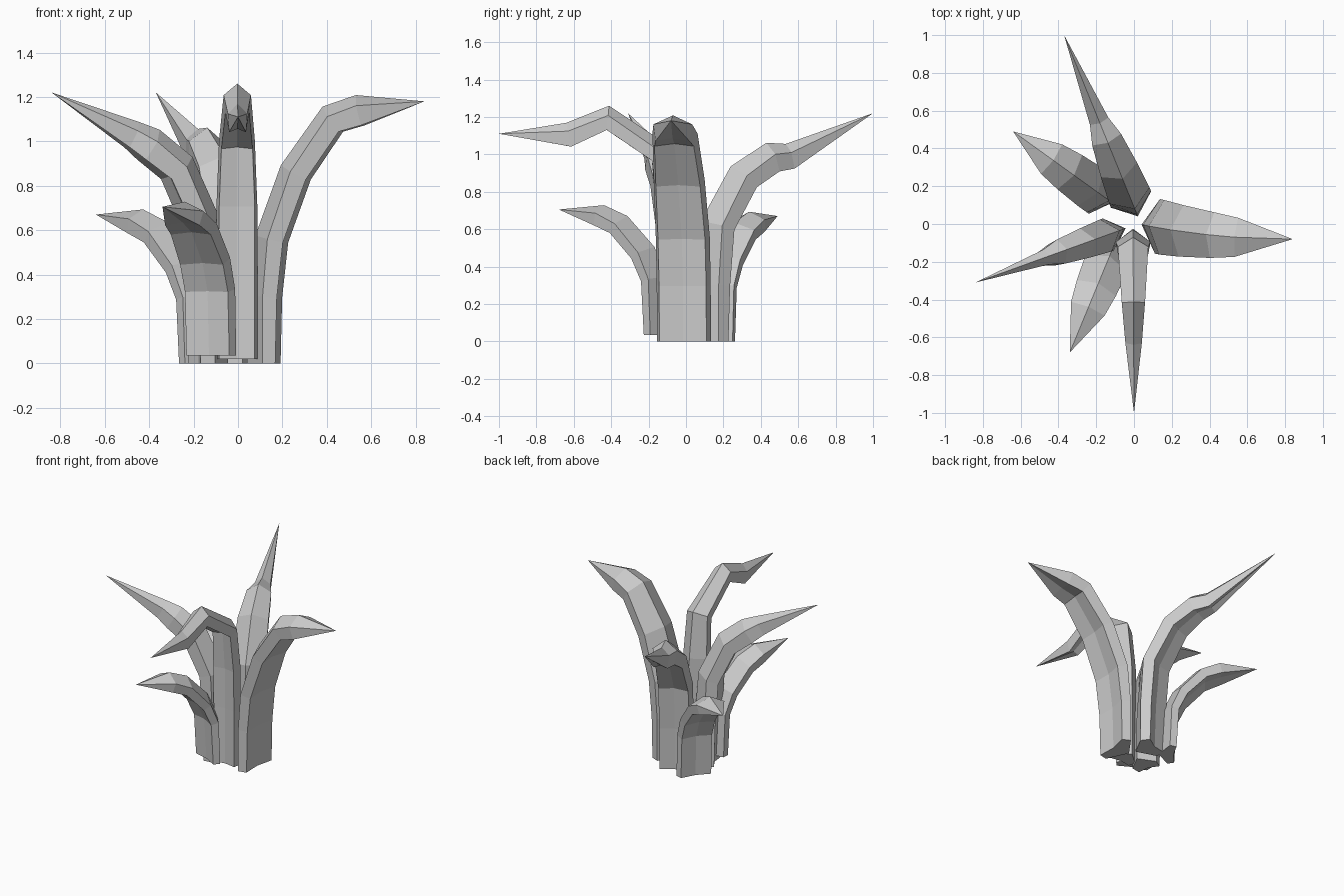
import bpy, bmesh
from mathutils import Vector

cube = bpy.data.objects.get("Cube")
if cube:
    bpy.data.objects.remove(cube, do_unlink=True)

# One plain grey for every leaf
grey = bpy.data.materials.new("leaf_grey")
grey.use_nodes = True
colour = (0.6, 0.6, 0.6, 1)
grey.diffuse_color = colour
grey.node_tree.nodes["Principled BSDF"].inputs["Base Color"].default_value = colour

# Side outlines: (share of the way from base to tip, height above base)
ARCHED = [(0, 0), (0, .4), (.005, .69), (.04, .98), (.36, 1.175), (.59, 1.085)]
BROAD = [(0, 0), (.01, .3), (.05, .56), (.2, .86), (.43, 1.1), (.6, 1.14)]
SPEAR = [(0, 0), (.01, .3), (.04, .62), (.2, .88), (.38, .985), (.49, .99)]
STRAIGHT_SPEAR = SPEAR[:-1] + [(.49, 1.03)]
SHORT = [(0, 0), (.03, .3), (.14, .44), (.38, .59), (.58, .64)]
TAPER = [1, 1, 1, .93, .8, .66]


def section(i):
    # Folded blade: (share of half width, share of thickness), flatter near the tip
    edge = -.1 + .05 * i
    return [(0, .5), (1, edge), (.87, -.5), (0, -.38), (-.87, -.5), (-1, edge)]


def leaf(name, path, base, tip, half_width, thick, sharpness=1, end_scale=1, sway=0):
    base, tip = Vector(base), Vector(tip)
    run = Vector((tip.x - base.x, tip.y - base.y, 0))
    length = run.length
    out = run.normalized()
    up = Vector((0, 0, 1))
    side = up.cross(out)
    spine = [Vector((f * length, z)) for f, z in path]
    spine.append(Vector((length, tip.z - base.z)))
    bm = bmesh.new()
    rings = []
    for i, p in enumerate(spine[:-1]):
        # Each ring bisects the bend; the lowest one lies level
        t = (spine[i + 1] - p).normalized()
        if i:
            t += (p - spine[i - 1]).normalized()
        else:
            t = Vector((0, 1))
        t.normalize()
        normal = out * -t.y + up * t.x
        f = path[i][0]
        centre = base + out * p.x + up * p.y + side * (4 * f * (1 - f) * sway)
        shrink = end_scale if i == len(path) - 1 else 1
        width = half_width * TAPER[i] ** sharpness * shrink
        rings.append([bm.verts.new(centre + side * (a * width)
                                   + normal * (b * thick * shrink)) for a, b in section(i)])
    point = bm.verts.new(tip)
    n = len(rings[0])
    for low, high in zip(rings, rings[1:]):
        for k in range(n):
            j = (k + 1) % n
            bm.faces.new((low[k], low[j], high[j], high[k]))
    for k in range(n):
        bm.faces.new((rings[-1][k], rings[-1][(k + 1) % n], point))
    bm.faces.new(rings[0][::-1])
    bmesh.ops.recalc_face_normals(bm, faces=bm.faces)
    mesh = bpy.data.meshes.new(name)
    bm.to_mesh(mesh)
    bm.free()
    mesh.materials.append(grey)
    bpy.context.collection.objects.link(bpy.data.objects.new(name, mesh))


# Tall leaves
leaf("front_leaf", ARCHED, (-.005, -.09, .02), (0, -1, 1.11), .092, .13, 1.8)
leaf("left_leaf", BROAD, (.11, -.01, 0), (.84, -.08, 1.18), .145, .14, .8, sway=-.02)
leaf("back_leaf", SPEAR, (-.01, .115, 0), (-.37, 1, 1.22), .115, .16, 1.5, .85)
leaf("right_leaf", STRAIGHT_SPEAR, (-.12, -.05, 0), (-.84, -.31, 1.22), .09, .16, 1.3, .8)
# Short outer leaves
leaf("short_front_leaf", SHORT, (-.115, -.135, .035), (-.34, -.68, .705), .12, .11)
leaf("short_back_leaf", SHORT, (-.16, .145, 0), (-.64, .49, .67), .12, .11)
